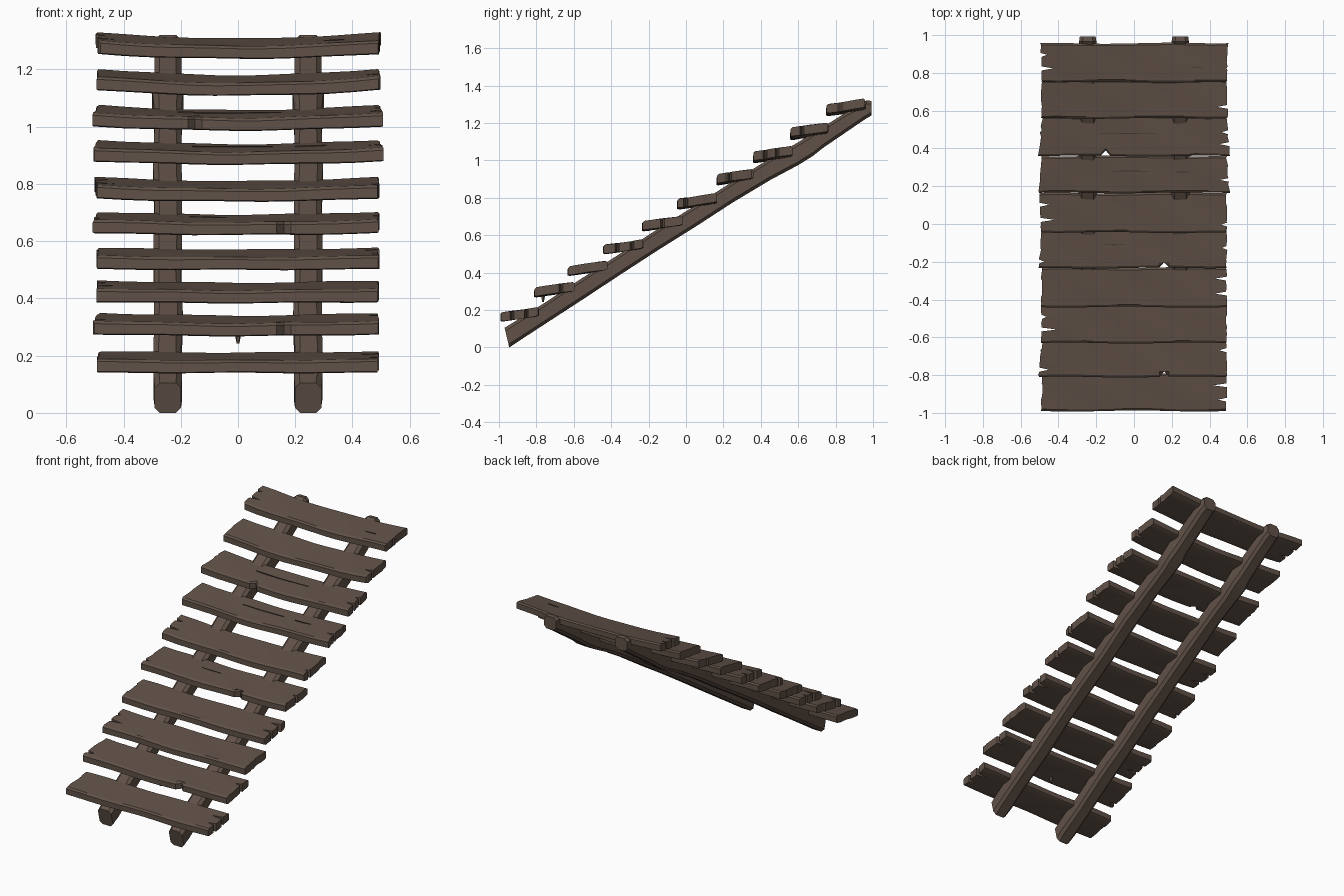
import bpy, bmesh, math, random

if "Cube" in bpy.data.objects:
    bpy.data.objects.remove(bpy.data.objects["Cube"])

random.seed(4)


def material(name, rgb):
    m = bpy.data.materials.new(name)
    m.diffuse_color = (*rgb, 1)
    m.use_nodes = True
    m.node_tree.nodes["Principled BSDF"].inputs["Base Color"].default_value = m.diffuse_color
    return m


WOOD = material("weathered_brown_wood", (0.118, 0.083, 0.064))
CRACK = material("dark_crack", (0.05, 0.035, 0.028))


def finish(bm, name, mat, angle=28):
    bmesh.ops.recalc_face_normals(bm, faces=bm.faces)
    me = bpy.data.meshes.new(name)
    bm.to_mesh(me)
    bm.free()
    me.shade_smooth()
    me.set_sharp_from_angle(angle=math.radians(angle))
    me.materials.append(mat)
    ob = bpy.data.objects.new(name, me)
    bpy.context.collection.objects.link(ob)
    return ob


THICK, RISE, SAGS = 0.044, 0.03, (0, .006, .004, .002, .006, .01, .011, .014, .019, .016)


def plank(i, y0, y1, zb, left, right, notches, nick):
    """Sagging board; notches = (side, depth fraction, length) splits in the ends."""
    depth, sag = y1 - y0, SAGS[i]
    # rows from front to back, with extra rows around each split
    rows = [0, 0.05, 0.95, 1]
    for s, t, d in notches:
        rows += [t - 0.05, t, t + 0.05]
    rows += [t for t in (0.25, 0.5, 0.75) if all(abs(t - n[1]) > 0.09 for n in notches)]
    rows.sort()
    # columns across, with extra columns around a chipped front edge
    cols = [-0.40 + 0.08 * k for k in range(11)]
    if nick is not None:
        cols = [x for x in cols if abs(x - nick) > 0.035] + [nick - 0.025, nick, nick + 0.025]
    cols = [None] + sorted(cols) + [None]
    phase = random.uniform(0, 6)
    ends = {(s, t): random.uniform(-.004, .004) for s in (-1, 1) for t in rows}

    bm = bmesh.new()
    top, bot = [], []
    for c, cx in enumerate(cols):
        side = -1 if c == 0 else 1
        tr, br = [], []
        for t in rows:
            x, y = cx, y0 + t * depth
            if cx is None:
                f, b = left if side < 0 else right
                x = f + (b - f) * t + ends[side, t]
                for s, nt, d in notches:
                    if s == side and t == nt:
                        x -= side * d
            else:
                y += 0.003 * math.sin(9 * x + phase) * (1 - 2 * t)
                if nick is not None and abs(x - nick) < 1e-6 and t < 0.1:
                    y += 0.028
            z = zb + RISE * t + sag * (x / 0.49) ** 2 + 0.0015 * math.sin(14 * x + 5 * t + phase)
            ease = 0.008 if t in (0, 1) else 0
            th = THICK + 0.004 * abs(x / 0.49)
            tr.append(bm.verts.new((x, y, z + th - ease)))
            br.append(bm.verts.new((x, y, z + ease * 0.6)))
        top.append(tr)
        bot.append(br)
    n, m = len(cols), len(rows)
    for a in range(n - 1):
        for b in range(m - 1):
            for g in (top, bot):
                bm.faces.new((g[a][b], g[a + 1][b], g[a + 1][b + 1], g[a][b + 1]))
        for b in (0, m - 1):
            bm.faces.new((top[a][b], top[a + 1][b], bot[a + 1][b], bot[a][b]))
    for a in (0, n - 1):
        for b in range(m - 1):
            bm.faces.new((top[a][b], top[a][b + 1], bot[a][b + 1], bot[a][b]))
    finish(bm, f"step_plank_{i + 1}", WOOD)


# front y, back y, bottom z, left end (front, back), right end, end splits, front chip
PLANKS = [
    (-.99, -.79, .138, (-.49, -.485), (.49, .49), [(1, .30, .05), (1, .68, .07)], None),
    (-.81, -.595, .267, (-.505, -.485), (.49, .49), [(-1, .18, .05), (1, .66, .04)], .16),
    (-.63, -.42, .382, (-.49, -.49), (.49, .49), [(-1, .34, .08), (-1, .66, .03)], None),
    (-.44, -.23, .498, (-.49, -.49), (.49, .49), [(1, .34, .06), (1, .72, .06)], None),
    (-.233, -.02, .62, (-.505, -.485), (.49, .49), [(-1, .16, .03), (1, .5, .02)], .16),
    (-.045, .165, .737, (-.49, -.50), (.49, .49), [(-1, .32, .07), (-1, .70, .05), (1, .2, .03)], None),
    (.165, .36, .866, (-.505, -.49), (.505, .49), [(1, .35, .05)], None),
    (.36, .57, .985, (-.505, -.485), (.505, .49), [(1, .3, .05), (1, .6, .03)], -.15),
    (.56, .76, 1.107, (-.49, -.49), (.495, .49), [(1, .30, .05)], None),
    (.752, .957, 1.236, (-.485, -.495), (.49, .497), [(-1, .35, .06), (-1, .7, .03)], None),
]
for i, p in enumerate(PLANKS):
    plank(i, *p)


# Long stringer beams: rings of (y, bottom z, height, half width, x shift)
RINGS = [
    (-.945, 0, .105, .046, 0), (-.90, .030, .118, .050, 0), (-.75, .128, .114, .048, .002),
    (-.55, .258, .116, .050, -.002), (-.35, .390, .113, .047, .002), (-.15, .520, .114, .050, 0),
    (.05, .645, .114, .048, -.002), (.25, .775, .112, .050, .002), (.45, .895, .116, .047, 0),
    (.60, .975, .122, .049, 0), (.68, 1.025, .122, .055, 0), (.73, 1.065, .112, .047, 0),
    (.85, 1.147, .106, .047, 0), (.945, 1.212, .092, .046, 0), (.965, 1.225, .096, .046, 0),
    (.992, 1.240, .078, .042, 0),
]


def stringer(name, side):
    bm = bmesh.new()
    loops = []
    for k, (y, z, h, w, dx) in enumerate(RINGS):
        c = 0.018
        section = [(-w + c, 0), (w - c, 0), (w, c), (w, h - c), (w - c, h),
                   (-w + c, h), (-w, h - c), (-w, c)]
        # the foot leans forward at its top
        lean = -0.025 if k == 0 else 0
        loops.append([bm.verts.new((side * (0.245 + dx) + u, y + lean * v / h, z + v))
                      for u, v in section])
    for a, b in zip(loops, loops[1:]):
        for j in range(8):
            bm.faces.new((a[j], a[(j + 1) % 8], b[(j + 1) % 8], b[j]))
    bm.faces.new(loops[0])
    bm.faces.new(loops[-1])
    finish(bm, name, WOOD, 35)


stringer("left_stringer", -1)
stringer("right_stringer", 1)

# Splinter hanging under the second step
bm = bmesh.new()
bmesh.ops.create_cone(bm, cap_ends=True, segments=5, radius1=0.005, radius2=0.013, depth=0.04)
for v in bm.verts:
    v.co.y -= 0.765
    v.co.z += 0.262
finish(bm, "hanging_splinter", WOOD)

# Narrow cracks along the grain: plank index, x start, x end, y
for k, (i, xa, xb, y) in enumerate([(7, -.21, .15, .48), (6, -.16, .12, .28), (6, .2, .31, .275),
                                    (4, -.17, -.04, -.11), (9, .30, .37, .83)]):
    y0, y1, zb = PLANKS[i][:3]
    bm = bmesh.new()
    bmesh.ops.create_cone(bm, cap_ends=True, segments=4, radius1=1, radius2=1, depth=1)
    for v in bm.verts:
        x = (xa + xb) / 2 + v.co.x * (xb - xa) / 2
        t = (y - y0) / (y1 - y0)
        z = zb + THICK + RISE * t + SAGS[i] * (x / .49) ** 2 + 0.004 * abs(x / .49)
        v.co = (x, y + v.co.y * 0.003, z + v.co.z * 0.006)
    finish(bm, f"grain_crack_{k + 1}", CRACK)
